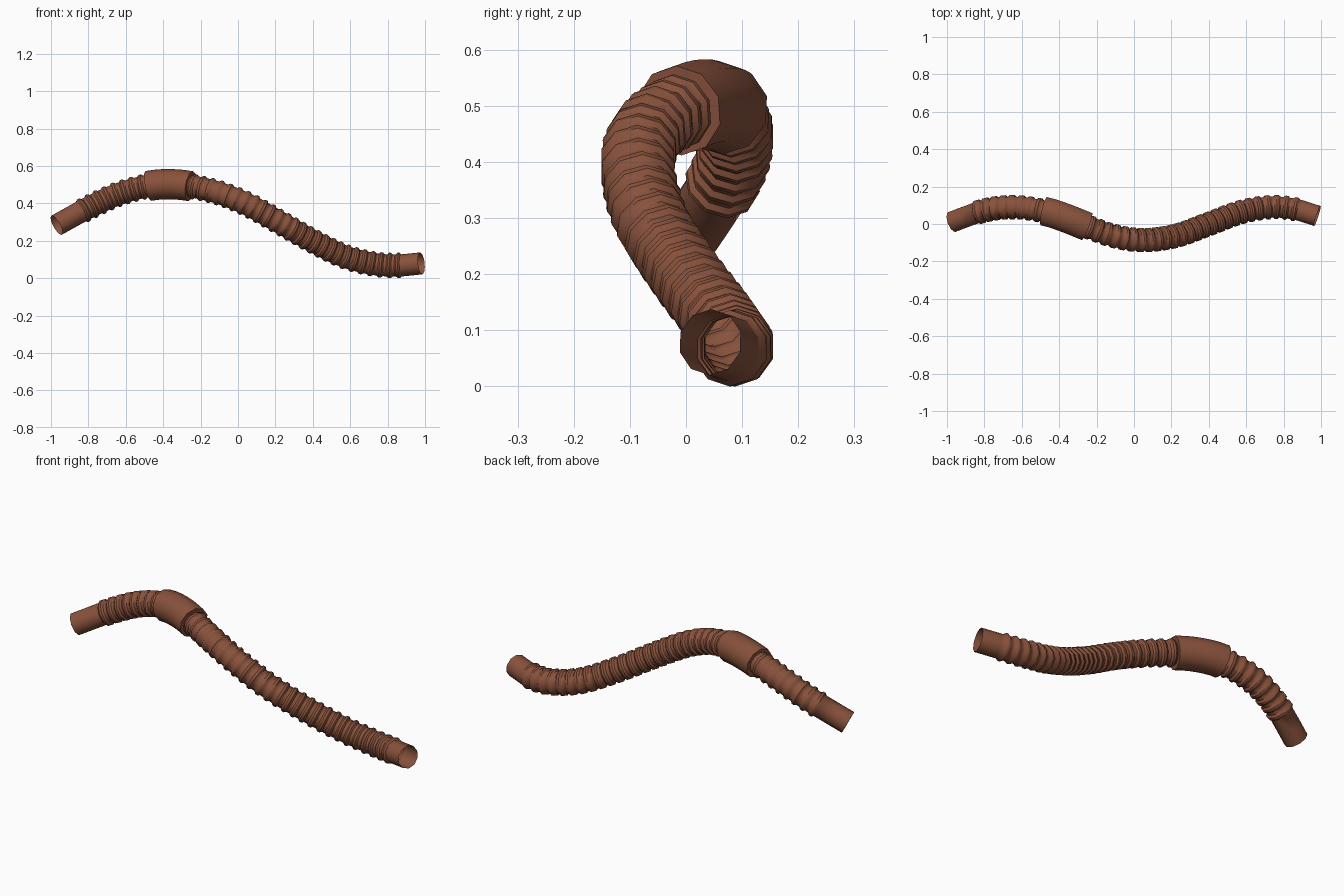
import bpy, math
from mathutils import Vector
from mathutils.geometry import interpolate_bezier

if "Cube" in bpy.data.objects:
    bpy.data.objects.remove(bpy.data.objects["Cube"])

SIDES = 10
# centreline of the hose, left to right
PTS = [Vector(p) for p in [
    (-0.97, 0.012, 0.283), (-0.80, 0.072, 0.376), (-0.64, 0.090, 0.449),
    (-0.48, 0.068, 0.493), (-0.36, 0.030, 0.502), (-0.25, -0.014, 0.491),
    (-0.10, -0.066, 0.455), (0.05, -0.086, 0.394), (0.22, -0.064, 0.300),
    (0.40, 0.000, 0.198), (0.57, 0.063, 0.116), (0.73, 0.090, 0.075),
    (0.86, 0.079, 0.068), (0.98, 0.043, 0.079)]]

# dense smooth path with running length
ext = [2 * PTS[0] - PTS[1]] + PTS + [2 * PTS[-1] - PTS[-2]]
path = []
for a, b, c, d in zip(ext, ext[1:], ext[2:], ext[3:]):
    path += interpolate_bezier(b, b + (c - a) / 6, c - (d - b) / 6, c, 40)[:-1]
path.append(PTS[-1])
dist = [0.0]
for a, b in zip(path, path[1:]):
    dist.append(dist[-1] + (b - a).length)
TOTAL = dist[-1]


def at(s):
    """Point and direction at length s along the path."""
    i = 0
    while i < len(dist) - 2 and dist[i + 1] < s:
        i += 1
    f = (s - dist[i]) / (dist[i + 1] - dist[i])
    lo, hi = max(i - 8, 0), min(i + 9, len(path) - 1)
    return path[i].lerp(path[i + 1], f), (path[hi] - path[lo]).normalized()


def length_at_x(x):
    return next(s for p, s in zip(path, dist) if p.x >= x)


mat = bpy.data.materials.new("brown_rubber")
mat.diffuse_color = (0.25, 0.085, 0.045, 1)
mat.use_nodes = True
mat.node_tree.nodes["Principled BSDF"].inputs["Base Color"].default_value = mat.diffuse_color


def sweep(name, profile):
    """Tube along the path from (length, radius) pairs."""
    verts, faces = [], []
    for s, r in profile:
        p, t = at(s)
        side = t.cross(Vector((0, 0, 1))).normalized()
        up = side.cross(t)
        for k in range(SIDES):
            a = 2 * math.pi * (k + 0.5) / SIDES
            verts.append(p + r * (math.cos(a) * side + math.sin(a) * up))
    for i in range(len(profile) - 1):
        for k in range(SIDES):
            n = (k + 1) % SIDES
            faces.append((i * SIDES + k, i * SIDES + n,
                          (i + 1) * SIDES + n, (i + 1) * SIDES + k))
    me = bpy.data.meshes.new(name)
    me.from_pydata(verts, [], faces)
    me.materials.append(mat)
    ob = bpy.data.objects.new(name, me)
    bpy.context.collection.objects.link(ob)
    bpy.context.view_layer.objects.active = ob
    ob.select_set(True)
    bpy.ops.object.shade_smooth_by_angle(angle=math.radians(40))
    ob.select_set(False)


# corrugated hose with plain cuffs at both ends
R, RIDGE = 0.059, 0.068
start, end = length_at_x(-0.84), length_at_x(0.89)
count = round((end - start) / 0.049)
pitch = (end - start) / count
prof = [(0, R), (start / 2, R)]
for i in range(count):
    s = start + i * pitch
    prof += [(s + f * pitch, r) for f, r in
             ((0, R), (0.2, RIDGE), (0.45, RIDGE), (0.65, R))]
prof += [(end, R), (TOTAL, R)]
sweep("corrugated_hose", prof)

# smooth joining sleeve
s0, s1 = length_at_x(-0.483), length_at_x(-0.255)
sleeve = [(s0, R)] + [(s0 + (s1 - s0) * i / 6, 0.081) for i in range(7)] + [(s1, R)]
sweep("joining_sleeve", sleeve)
